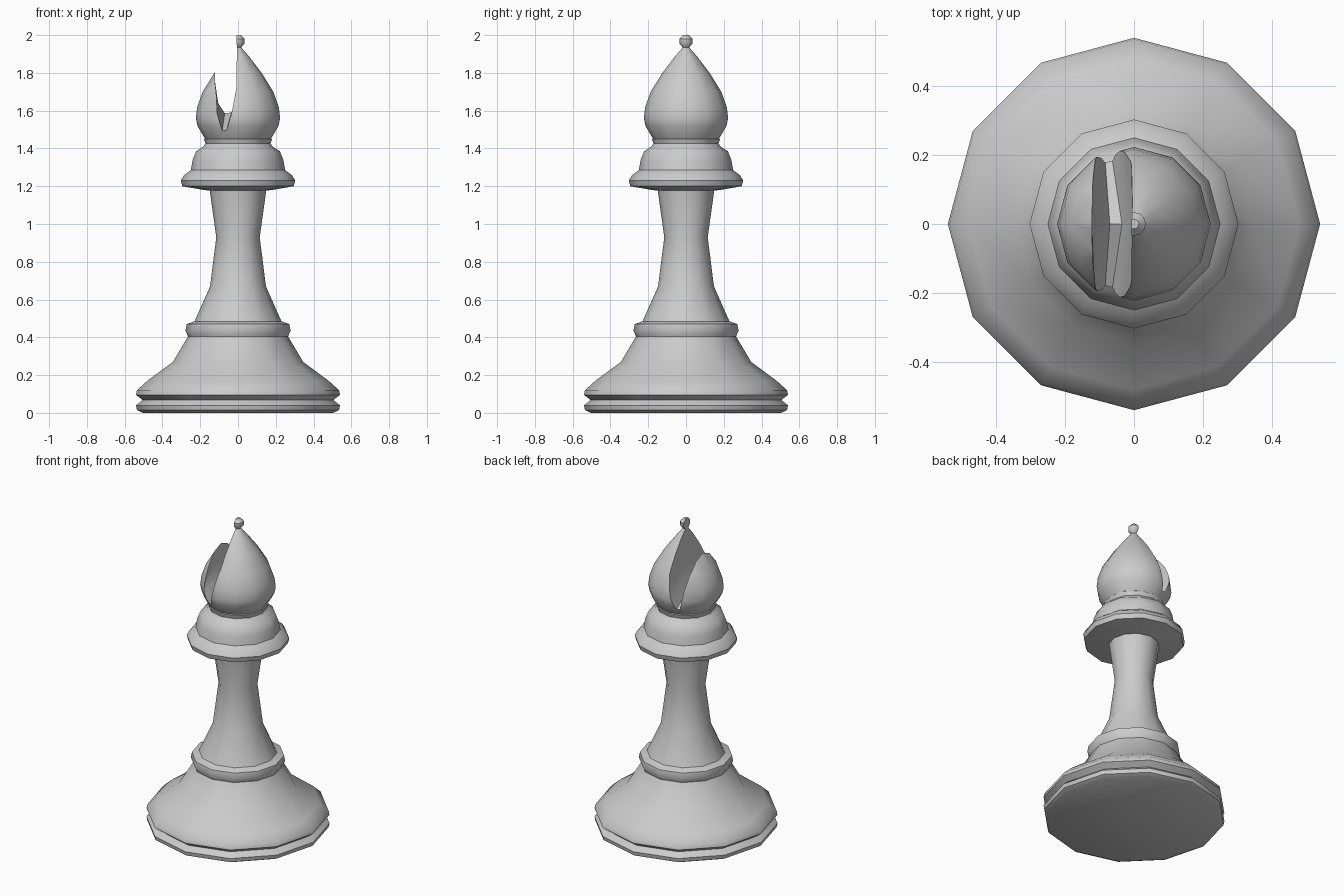
import bpy, bmesh
from math import cos, sin, pi, radians

if "Cube" in bpy.data.objects:
    bpy.data.objects.remove(bpy.data.objects["Cube"])


def make_object(name, bm):
    bmesh.ops.recalc_face_normals(bm, faces=bm.faces)
    mesh = bpy.data.meshes.new(name)
    bm.to_mesh(mesh)
    bm.free()
    obj = bpy.data.objects.new(name, mesh)
    bpy.context.collection.objects.link(obj)
    return obj


def loft(name, rings):
    """Skin a list of closed rings and cap both ends."""
    bm = bmesh.new()
    loops = [[bm.verts.new(p) for p in ring] for ring in rings]
    n = len(loops[0])
    for a, b in zip(loops, loops[1:]):
        for i in range(n):
            j = (i + 1) % n
            bm.faces.new((a[i], a[j], b[j], b[i]))
    bm.faces.new(loops[0])
    bm.faces.new(loops[-1])
    return make_object(name, bm)


def lathe(name, profile, sides=12):
    return loft(name, [[(r * cos(2 * pi * i / sides), r * sin(2 * pi * i / sides), z)
                        for i in range(sides)] for r, z in profile])


def smooth(obj, angle=40):
    bpy.ops.object.select_all(action='DESELECT')
    obj.select_set(True)
    bpy.context.view_layer.objects.active = obj
    bpy.ops.object.shade_smooth_by_angle(angle=radians(angle))


# Base, stem and collar
body = lathe("base_and_stem", [
    (0.505, 0.0), (0.535, 0.015), (0.54, 0.04), (0.505, 0.068), (0.54, 0.095),
    (0.535, 0.12), (0.48, 0.17), (0.345, 0.27), (0.265, 0.405), (0.278, 0.435),
    (0.272, 0.47), (0.23, 0.485), (0.148, 0.67), (0.115, 0.93), (0.15, 1.18)])
collar = lathe("collar", [
    (0.13, 1.175), (0.18, 1.18), (0.295, 1.20), (0.303, 1.23), (0.285, 1.26),
    (0.25, 1.285), (0.24, 1.34), (0.222, 1.385), (0.185, 1.41), (0.172, 1.425),
    (0.18, 1.45), (0.16, 1.465)])

# Head with the small knob on top
head = lathe("head", [
    (0.16, 1.43), (0.18, 1.46), (0.215, 1.52), (0.223, 1.56), (0.216, 1.62),
    (0.187, 1.70), (0.125, 1.80), (0.06, 1.885), (0.017, 1.935), (0.034, 1.955),
    (0.034, 1.98), (0.014, 2.0)])

# Slot cutter: the floor is higher in the middle than at the outside
middle = [(-0.124, 2.1), (-0.121, 1.75), (-0.105, 1.64), (-0.07, 1.587),
          (-0.035, 1.59), (-0.012, 1.65), (-0.003, 1.76), (-0.008, 2.1)]
outer = [(-0.124, 2.1), (-0.12, 1.72), (-0.11, 1.58), (-0.085, 1.485),
         (-0.065, 1.485), (-0.035, 1.58), (-0.008, 1.72), (-0.008, 2.1)]
cutter = loft("slot_cutter", [[(x, y, z) for x, z in section] for y, section in
                              ((-0.3, outer), (-0.2, outer), (0, middle),
                               (0.2, outer), (0.3, outer))])
cutter.hide_render = True

cut = head.modifiers.new("slot", 'BOOLEAN')
cut.operation = 'DIFFERENCE'
cut.solver = 'EXACT'
cut.object = cutter
bpy.context.view_layer.objects.active = head
bpy.ops.object.modifier_apply(modifier=cut.name)
bpy.data.objects.remove(cutter)

for part in (body, collar, head):
    smooth(part)
